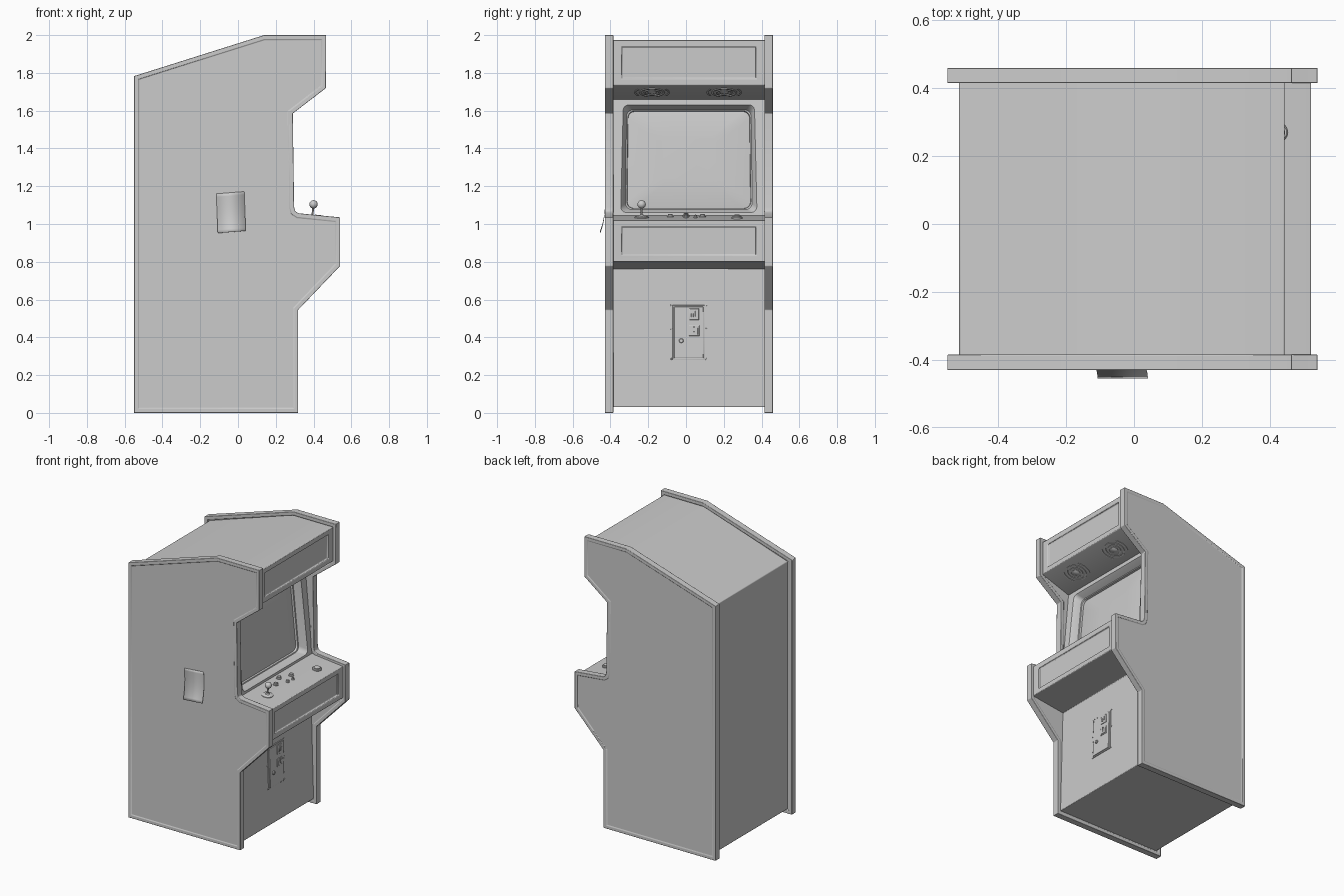
import bpy, bmesh, math
from mathutils import Matrix, Vector

if "Cube" in bpy.data.objects:
    bpy.data.objects.remove(bpy.data.objects["Cube"])

CY = 0.015  # cabinet centre line in y


def finish(name, bm, bevel=0, recalc=True, angle=30):
    bmesh.ops.remove_doubles(bm, verts=bm.verts, dist=1e-5)
    if recalc:
        bmesh.ops.recalc_face_normals(bm, faces=bm.faces)
    me = bpy.data.meshes.new(name)
    bm.to_mesh(me)
    bm.free()
    ob = bpy.data.objects.new(name, me)
    bpy.context.collection.objects.link(ob)
    if bevel:
        m = ob.modifiers.new("bevel", 'BEVEL')
        m.width, m.segments, m.limit_method = bevel, 2, 'ANGLE'
        m.angle_limit = math.radians(32)
    bpy.ops.object.select_all(action='DESELECT')
    ob.select_set(True)
    bpy.context.view_layer.objects.active = ob
    bpy.ops.object.shade_smooth_by_angle(angle=math.radians(angle))
    return ob


def extrude_profile(pts, y0, y1):
    """Closed x-z profile extruded along y; returns bmesh, caps, side faces."""
    bm = bmesh.new()
    a = [bm.verts.new((x, y0, z)) for x, z in pts]
    b = [bm.verts.new((x, y1, z)) for x, z in pts]
    n = len(pts)
    caps = [bm.faces.new(a), bm.faces.new(b)]
    sides = [bm.faces.new((a[i], a[(i + 1) % n], b[(i + 1) % n], b[i])) for i in range(n)]
    bmesh.ops.recalc_face_normals(bm, faces=bm.faces)
    return bm, caps, sides


def frame(a, b):
    """Local frame on a cabinet face: u along y, v from a to b, n outward."""
    u = Vector((0, 1, 0))
    v = Vector((b[0] - a[0], 0, b[1] - a[1])).normalized()
    m = Matrix((u, v, u.cross(v))).transposed().to_4x4()
    return Matrix.Translation((a[0], CY, a[1])) @ m


def box(name, M, c, s, bevel=0.002):
    bm = bmesh.new()
    bmesh.ops.create_cube(bm, size=1, matrix=M @ Matrix.Translation(c) @ Matrix.Diagonal((*s, 1)))
    return finish(name, bm, bevel)


def lathe(name, M, u, v, prof, seg=28, a0=0, a1=360):
    """Revolve (radius, height) points about the face normal at (u, v)."""
    bm = bmesh.new()
    rows = []
    for k in range(seg + 1):
        t = math.radians(a0 + (a1 - a0) * k / seg)
        rows.append([bm.verts.new(M @ Vector((u + r * math.cos(t), v + r * math.sin(t), h)))
                     for r, h in prof])
    for p, q in zip(rows, rows[1:]):
        for i in range(len(prof) - 1):
            bm.faces.new((p[i], q[i], q[i + 1], p[i + 1]))
    bmesh.ops.dissolve_degenerate(bm, edges=bm.edges, dist=1e-6)
    return finish(name, bm)


def rrect(wb, wt, v0, v1, r, d, n=6):
    """Rounded, slightly tapered rectangle loop at depth d."""
    out = []
    for sx, v, w, a in ((1, v1 - r, wt, 0), (-1, v1 - r, wt, 90), (-1, v0 + r, wb, 180), (1, v0 + r, wb, 270)):
        for k in range(n + 1):
            t = math.radians(a + 90 * k / n)
            out.append((sx * (w - r) + r * math.cos(t), v + r * math.sin(t), d))
    return out


def loft(name, M, loops, cap=False):
    bm = bmesh.new()
    vs = [[bm.verts.new(M @ Vector(p)) for p in l] for l in loops]
    n = len(vs[0])
    for a, b in zip(vs, vs[1:]):
        for i in range(n):
            j = (i + 1) % n
            bm.faces.new((a[i], a[j], b[j], b[i]))
    if cap:
        bm.faces.new(vs[-1])
    return finish(name, bm, recalc=False)


# Side panels with edge trim
panel = [(-.55, 0), (-.55, 1.783), (.138, 2), (.466, 2), (.466, 1.72), (.29, 1.585), (.297, 1.09),
         (.303, 1.068), (.32, 1.057), (.541, 1.035), (.541, .778), (.318, .545), (.318, 0)]
for side, y0 in (("left", -.43), ("right", .415)):
    bm, caps, _ = extrude_profile(panel, y0, y0 + .045)
    bmesh.ops.inset_individual(bm, faces=caps, thickness=.022, use_even_offset=True)
    bmesh.ops.inset_individual(bm, faces=caps, thickness=.003, depth=-.004, use_even_offset=True)
    finish(side + "_side_panel", bm, .003)

# Cabinet body with recessed marquee and control front windows
BZ0, BZ1 = (.28, 1.045), (.225, 1.66)
MQ, CP, CU, LT, LB = (.444, 1.735), (.522, 1.02), (.522, .80), (.272, .765), (.292, .03)
body = [(-.515, .03), (-.515, 1.762), (.13, 1.973), (.444, 1.973), MQ, BZ1, (.12, 1.66),
        (.12, 1.045), BZ0, CP, CU, LT, LB]
bm, caps, sides = extrude_profile(body, -.393, .423)
for f in (sides[3], sides[9]):
    bmesh.ops.inset_individual(bm, faces=[f], thickness=.03, use_even_offset=True)
    # widen side margins to match the visible border
    for v in f.verts:
        v.co.y = CY + math.copysign(.36, v.co.y - CY)
    bmesh.ops.inset_individual(bm, faces=[f], thickness=.004, use_even_offset=True)
    bmesh.ops.inset_individual(bm, faces=[f], thickness=.003, depth=-.012, use_even_offset=True)
finish("cabinet_body", bm, .006)

# Monitor bezel and screen
M = frame(BZ0, BZ1)
loft("monitor_bezel", M, [
    rrect(.405, .405, -.004, .62, .001, 0), rrect(.36, .348, .016, .588, .03, 0),
    rrect(.354, .342, .021, .583, .03, -.008), rrect(.335, .33, .036, .566, .035, -.05),
    rrect(.328, .323, .042, .56, .035, -.052), rrect(.326, .321, .044, .558, .035, -.066)])
loft("screen", M, [
    rrect(.328, .323, .042, .56, .035, -.066), rrect(.27, .265, .09, .51, .035, -.058),
    rrect(.15, .148, .18, .42, .03, -.053)], cap=True)

# Speakers under the marquee
M = frame(BZ1, MQ)


def ring(r0, r1, h):
    return [(r0, -.002), (r0, h), (r1, h), (r1, -.002), (r0, -.002)]


for side, u in (("left", -.195), ("right", .187)):
    for i, (r0, r1, h) in enumerate(((.058, .068, .004), (.036, .044, .004))):
        lathe(f"{side}_speaker_ring_{i}", M, u, .115, ring(r0, r1, h))
    lathe(side + "_speaker_cap", M, u, .115, [(0, -.002), (.024, -.002), (.024, .003), (.012, .007), (0, .008)])
    for k in (0, 180):
        lathe(f"{side}_speaker_arc_{k}", M, u, .115, ring(.084, .093, .003), 10, k - 35, k + 35)

# Control deck: joystick, buttons, roller button
M = frame(CP, BZ0)
lathe("joystick_base", M, -.25, .13, [(0, 0), (.038, 0), (.038, .004), (.033, .007), (.014, .009), (.009, .016), (0, .016)])
lathe("joystick_shaft", M, -.25, .13, [(0, .004), (.005, .004), (.005, .06), (0, .06)], 12)
lathe("joystick_ball", M, -.25, .13,
      [(.022 * math.sin(math.pi * k / 12), .071 - .022 * math.cos(math.pi * k / 12)) for k in range(13)])
for i, (x, y, r) in enumerate(((.35, -.083, .018), (.315, 0, .018), (.35, .087, .018),
                               (.385, 0, .012), (.39, .05, .01))):
    lathe(f"button_{i}", M, y - CY, .522 - x,
          [(0, 0), (r, 0), (r, .005), (r * .8, .007), (r * .7, .007), (r * .7, .013), (r * .55, .015), (0, .014)])
lathe("large_button", M, .255, .10, [(0, 0), (.03, 0), (.03, .006), (.026, .009), (.021, .009), (.021, .015), (.016, .018), (0, .018)])

# Coin door
M = frame(LB, LT)
box("coin_door_frame", M, (0, .396, .001), (.172, .288, .008))
box("coin_door", M, (0, .396, .006), (.156, .272, .008), .003)
box("coin_plate", M, (.028, .492, .011), (.05, .06, .006))
box("coin_slot", M, (.036, .495, .015), (.005, .03, .008), .001)
box("reject_button", M, (.018, .487, .015), (.012, .02, .01))
box("coin_return_frame", M, (.028, .405, .011), (.056, .055, .005))
box("coin_return_flap", M, (.028, .402, .014), (.04, .036, .006))
box("coin_return_lip", M, (.028, .414, .018), (.006, .03, .008), .001)
lathe("door_lock", M, -.04, .352, [(0, 0), (.012, 0), (.012, .016), (.009, .019), (0, .019)], 20)
for i, v in enumerate((.255, .415, .54)):
    for s in (-1, 1):
        lathe(f"door_bolt_{i}_{'left' if s < 0 else 'right'}", M, s * .092, v,
              [(0, -.001), (.005, -.001), (.004, .004), (0, .005)], 10)

# Peeling paper sheet on the left side
bm = bmesh.new()
rows = []
for k in range(13):
    s = k / 12
    y = -.4275 - .027 * s ** 3
    rows.append([bm.verts.new((x0 + .008 * s, y, z0 - .208 * s)) for x0, z0 in ((-.115, 1.16), (.033, 1.172))])
for a, b in zip(rows, rows[1:]):
    bm.faces.new((a[0], b[0], b[1], a[1]))
sheet = finish("peeling_sheet", bm, recalc=False)
sheet.modifiers.new("solidify", 'SOLIDIFY').thickness = .001
